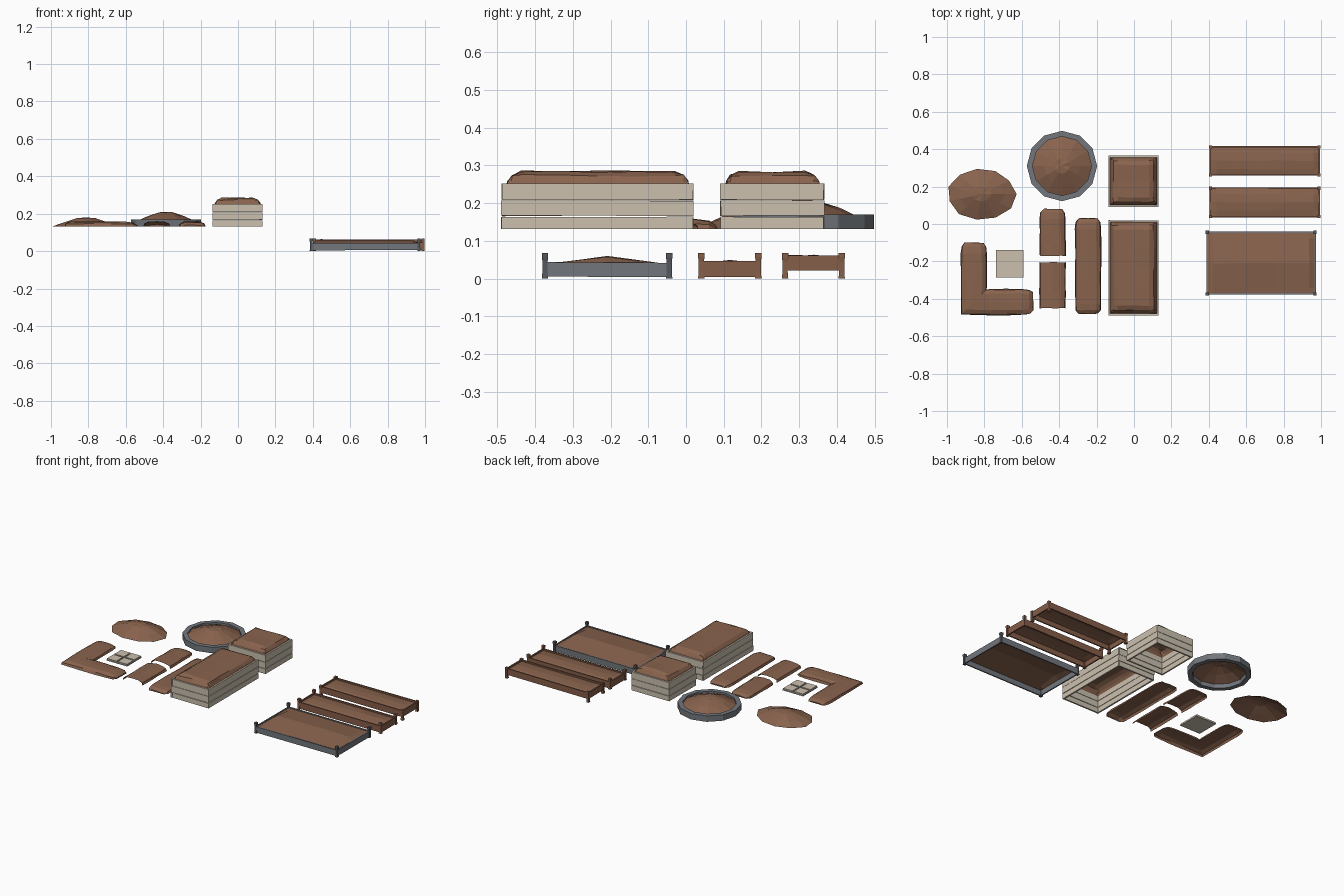
import bpy, bmesh, math, random
from mathutils import Vector, Matrix

if "Cube" in bpy.data.objects:
    bpy.data.objects.remove(bpy.data.objects["Cube"])

random.seed(4)
BASE = 0.132  # floor height of the left-hand group


def mat(name, col):
    m = bpy.data.materials.new(name)
    m.diffuse_color = (*col, 1)
    m.use_nodes = True
    m.node_tree.nodes["Principled BSDF"].inputs["Base Color"].default_value = m.diffuse_color
    return m


SOIL = mat("soil brown", (0.25, 0.125, 0.075))
WOOD = mat("wood brown", (0.235, 0.11, 0.065))
CREAM = mat("pale plank", (0.60, 0.53, 0.43))
STONE = mat("stone grey", (0.17, 0.185, 0.205))
POST = mat("dark post grey", (0.09, 0.095, 0.11))


def finish(name, bm, m, recalc=True):
    if recalc:
        bmesh.ops.recalc_face_normals(bm, faces=bm.faces)
    me = bpy.data.meshes.new(name)
    bm.to_mesh(me)
    bm.free()
    me.materials.append(m)
    ob = bpy.data.objects.new(name, me)
    bpy.context.collection.objects.link(ob)
    return ob


def add_box(bm, x0, x1, y0, y1, z0, z1, tilt=None):
    c = Vector(((x0 + x1) / 2, (y0 + y1) / 2, (z0 + z1) / 2))
    r = tilt if tilt else Matrix.Identity(4)
    bmesh.ops.create_cube(bm, size=1, matrix=Matrix.Translation(c) @ r @
                          Matrix.Diagonal((x1 - x0, y1 - y0, z1 - z0, 1)))


def jit(a):
    return random.uniform(-a, a)


def face_up(bm):
    bm.normal_update()
    for f in bm.faces:
        if f.normal.z < 0:
            f.normal_flip()


# Open soil strip swept along a path of (x, y, side x, side y, width, height)
def ridge(name, path, capped):
    prof = [(-1, 0), (-0.93, 0.55), (-0.62, 0.92), (0, 1.0), (0.62, 0.92), (0.93, 0.55), (1, 0)]
    bm = bmesh.new()
    rows = []
    for x, y, sx, sy, w, h in path:
        row = []
        for u, v in prof:
            d = u * w * 0.07
            row.append(bm.verts.new((x + sx * d + jit(0.002), y + sy * d + jit(0.002),
                                     BASE + 0.026 * v * h + (jit(0.002) if v else 0))))
        rows.append(row)
    for a, b in zip(rows, rows[1:]):
        for i in range(len(prof) - 1):
            bm.faces.new((a[i], a[i + 1], b[i + 1], b[i]))
    for row, c in zip((rows[0], rows[-1]), capped):
        if c:
            bm.faces.new(row)
    face_up(bm)
    return finish(name, bm, SOIL, False)


def straight(name, x, y0, y1, round0, round1):
    p = []
    if round0:
        p += [(x, y0, 1, 0, 0.72, 0.3), (x, y0 + 0.02, 1, 0, 0.95, 0.8)]
        y0 += 0.055
    if round1:
        q = [(x, y1 - 0.02, 1, 0, 0.95, 0.8), (x, y1, 1, 0, 0.72, 0.3)]
        y1 -= 0.055
    else:
        q = []
    n = 3
    p += [(x, y0 + (y1 - y0) * i / n, 1, 0, 1, 1) for i in range(n + 1)]
    ridge(name, p + q, (round0, round1))


straight("long_soil_row", -0.245, -0.48, 0.03, True, True)
straight("soil_row_end", -0.435, -0.17, 0.08, False, True)
straight("soil_row_middle", -0.435, -0.45, -0.205, False, False)

# Corner soil row
cx, cy = -0.857, -0.417
ridge("corner_soil_row", [
    (cx, -0.10, 1, 0, 0.72, 0.3), (cx, -0.12, 1, 0, 0.93, 0.8), (cx, -0.16, 1, 0, 1, 1),
    (cx, -0.26, 1, 0, 1, 1), (cx, -0.335, 1, 0, 1, 1), (cx, cy, 0.96, 0.96, 1, 1),
    (-0.77, cy, 0, 1, 1, 1), (-0.68, cy, 0, 1, 1, 1), (-0.60, cy, 0, 1, 1, 1),
    (-0.56, cy, 0, 1, 0.93, 0.8), (-0.54, cy, 0, 1, 0.72, 0.3)], (True, True))


# Open soil heap made of rings and a peak: rings of (scale, z)
def heap(name, x, y, rx, ry, n, rings, peak, wobble):
    bm = bmesh.new()
    loops = []
    for s, z in rings:
        loop = []
        for i in range(n):
            a = 2 * math.pi * i / n
            k = s * (1 + jit(wobble))
            loop.append(bm.verts.new((x + rx * k * math.cos(a), y + ry * k * math.sin(a),
                                      z + (jit(0.003) if s < 1 else 0))))
        loops.append(loop)
    top = bm.verts.new((x + jit(0.01), y, peak))
    for i in range(n):
        j = (i + 1) % n
        for a, b in zip(loops, loops[1:]):
            bm.faces.new((a[i], a[j], b[j], b[i]))
        bm.faces.new((loops[-1][i], loops[-1][j], top))
    face_up(bm)
    finish(name, bm, SOIL, False)


heap("soil_mound", -0.815, 0.16, 0.183, 0.14, 11,
     [(1, BASE), (0.66, 0.153), (0.28, 0.175)], 0.18, 0.05)
heap("round_planter_soil", -0.385, 0.31, 0.162, 0.162, 12,
     [(1, 0.157), (0.6, 0.185), (0.25, 0.205)], 0.21, 0.01)

# Round planter wall, twelve sided
bm = bmesh.new()
loops = []
for r, z in ((0.188, BASE), (0.188, 0.17), (0.158, 0.17), (0.158, BASE)):
    loops.append([bm.verts.new((-0.385 + r * math.cos(math.pi * i / 6),
                                0.31 + r * math.sin(math.pi * i / 6), z)) for i in range(12)])
for k in range(4):
    a, b = loops[k], loops[(k + 1) % 4]
    for i in range(12):
        j = (i + 1) % 12
        bm.faces.new((a[i], a[j], b[j], b[i]))
finish("round_planter_wall", bm, STONE)

# Paving tile: thin base with four raised squares
bm = bmesh.new()
add_box(bm, -0.738, -0.59, -0.287, -0.139, BASE, 0.138)
for x in (-0.702, -0.626):
    for y in (-0.251, -0.175):
        add_box(bm, x - 0.033, x + 0.033, y - 0.033, y + 0.033, 0.136, 0.145)
finish("paving_tile", bm, CREAM)


# Soil sheet in a rectangle; inset steps near the edges, z by distance to edge
def soil_sheet(name, x0, x1, y0, y1, nx, ny, steps, bump, hump=0):
    def line(a, b, n):
        ins = [s[0] for s in steps]
        lo, hi = a + ins[-1], b - ins[-1]
        return ([a + i for i in ins[:-1]] + [lo + (hi - lo) * i / n for i in range(n + 1)]
                + [b - i for i in reversed(ins[:-1])])
    xs, ys = line(x0, x1, nx), line(y0, y1, ny)
    bm = bmesh.new()
    g = []
    for i, x in enumerate(xs):
        row = []
        for j, y in enumerate(ys):
            e = min(i, j, len(xs) - 1 - i, len(ys) - 1 - j)
            z = steps[min(e, len(steps) - 1)][1]
            if e:
                t = math.sin(math.pi * (y - y0) / (y1 - y0))
                z += jit(bump) + hump * t * t
                x_, y_ = x + jit(bump), y + jit(bump)
            else:
                x_, y_ = x, y
            row.append(bm.verts.new((x_, y_, z)))
        g.append(row)
    for i in range(len(xs) - 1):
        for j in range(len(ys) - 1):
            bm.faces.new((g[i][j], g[i + 1][j], g[i + 1][j + 1], g[i][j + 1]))
    face_up(bm)
    finish(name, bm, SOIL, False)


# Plank crates, open underneath, heaped with soil
def crate(name, y0, y1, ny):
    x0, x1, t = -0.137, 0.132, 0.01
    bm = bmesh.new()
    for z0, z1 in ((BASE, 0.164), (0.167, 0.207), (0.209, 0.252)):
        for x in (x0, x1 - t):
            add_box(bm, x, x + t, y0 + jit(0.002), y1 + jit(0.002), z0, z1,
                    Matrix.Rotation(jit(0.004), 4, 'X'))
        for y in (y0, y1 - t):
            add_box(bm, x0 + 0.004, x1 - 0.004, y, y + t, z0, z1,
                    Matrix.Rotation(jit(0.008), 4, 'Y'))
    finish(name + "_planks", bm, CREAM)
    soil_sheet(name + "_soil", x0 + t, x1 - t, y0 + t, y1 - t, 2, ny,
               [(0, 0.242), (0.006, 0.258), (0.017, 0.274), (0.04, 0.284)], 0.003)


crate("large_crate", -0.488, 0.02, 4)
crate("small_crate", 0.092, 0.366, 2)


# Low beds: four posts, four boards and soil
def bed(name, x0, x1, y0, y1, zb, zt, board, post, edge, mid, hump):
    p = 0.017
    bm = bmesh.new()
    for x in (x0, x1 - p):
        for y in (y0, y1 - p):
            c = (x + p / 2, y + p / 2)
            rings = []
            # post pinched in the middle
            for z, s in ((0, 1), (0.02, 0.8), (0.046, 0.8), (0.056, 1), (0.068, 1)):
                h = s * p / 2
                rings.append([bm.verts.new((c[0] + a * h, c[1] + b * h, z))
                              for a, b in ((-1, -1), (1, -1), (1, 1), (-1, 1))])
            for a, b in zip(rings, rings[1:]):
                for i in range(4):
                    j = (i + 1) % 4
                    bm.faces.new((a[i], a[j], b[j], b[i]))
            bm.faces.new(rings[0])
            bm.faces.new(rings[-1])
    finish(name + "_posts", bm, post)
    bm = bmesh.new()
    t, o = 0.008, 0.004
    for y in (y0 + o, y1 - o - t):
        add_box(bm, x0 + o, x1 - o, y, y + t, zb, zt, Matrix.Rotation(jit(0.004), 4, 'Y'))
    for x in (x0 + o, x1 - o - t):
        add_box(bm, x, x + t, y0 + o, y1 - o, zb, zt, Matrix.Rotation(jit(0.01), 4, 'X'))
    finish(name + "_boards", bm, board)
    soil_sheet(name + "_soil", x0 + 0.01, x1 - 0.01, y0 + 0.01, y1 - 0.01, 3, 2,
               [(0, edge), (0.03, mid)], 0.002, hump)


bed("back_bed", 0.40, 0.998, 0.254, 0.421, 0.022, 0.062, WOOD, WOOD, 0.052, 0.056, 0.006)
bed("middle_bed", 0.40, 0.998, 0.032, 0.20, 0.005, 0.047, WOOD, WOOD, 0.038, 0.042, 0.006)
bed("front_bed", 0.383, 0.976, -0.382, -0.036, 0.005, 0.043, STONE, POST, 0.038, 0.041, 0.018)

# Put the lowest point on the ground: posts already stand on z = 0
